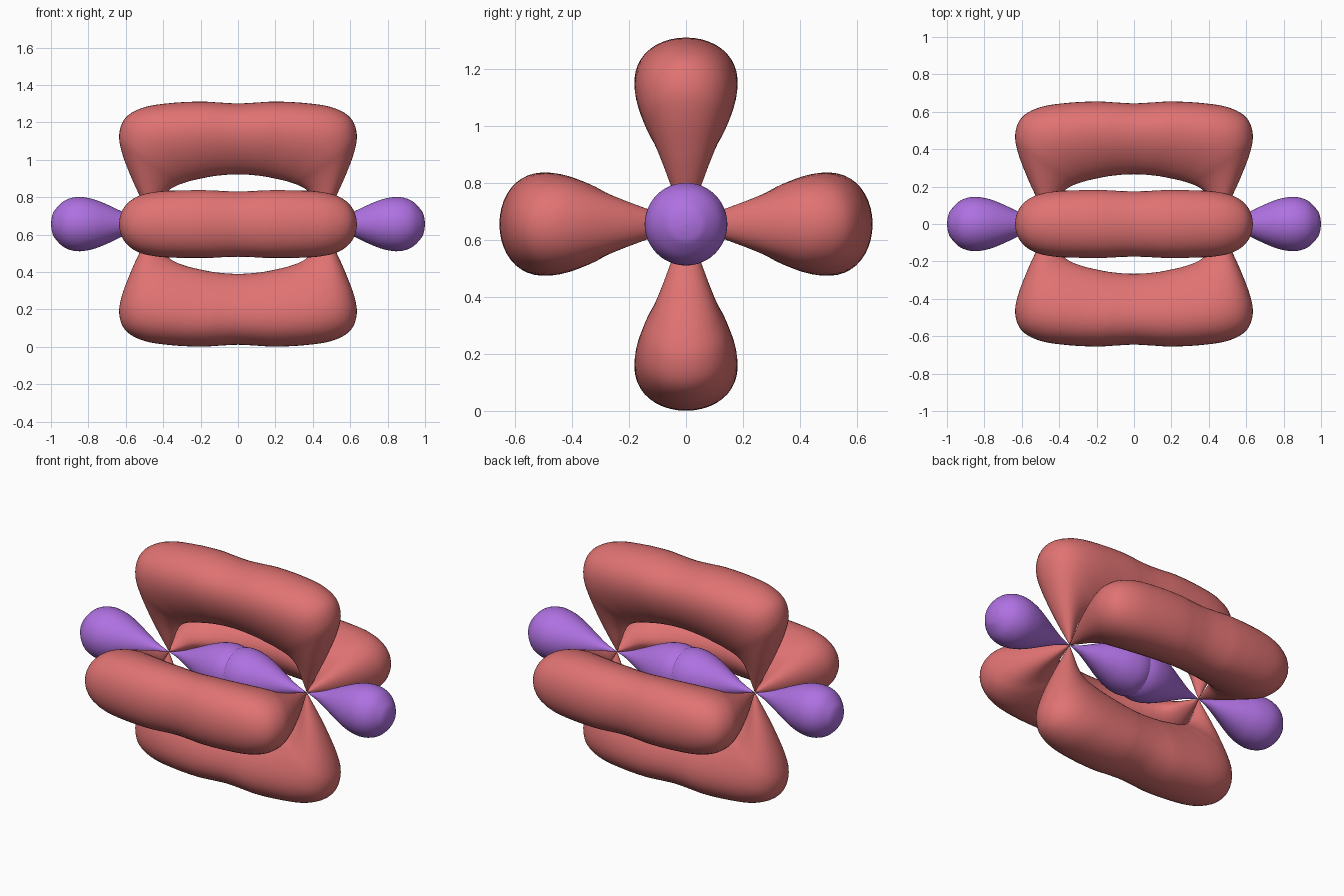
import bpy
import bmesh
from math import cos, sin, pi
from mathutils import Vector

MID_HEIGHT = 0.656   # height of the long axis
NODE = 0.45          # distance of each node from the centre
SIDES = 48

cube = bpy.data.objects.get("Cube")
if cube:
    bpy.data.objects.remove(cube, do_unlink=True)


def make_material(name, colour):
    mat = bpy.data.materials.new(name)
    mat.use_nodes = True
    mat.diffuse_color = colour
    bsdf = next(n for n in mat.node_tree.nodes if n.type == 'BSDF_PRINCIPLED')
    bsdf.inputs["Base Color"].default_value = colour
    return mat


def smooth_path(rows, steps):
    """Catmull-Rom interpolation of section rows."""
    pts = [Vector(r) for r in rows]
    pts = [pts[0]] + pts + [pts[-1]]
    out = []
    for a, b, c, d in zip(pts, pts[1:], pts[2:], pts[3:]):
        for i in range(steps):
            t = i / steps
            out.append(0.5 * (2 * b + (c - a) * t
                              + (2 * a - 5 * b + 4 * c - d) * t ** 2
                              + (3 * b - a - 3 * c + d) * t ** 3))
    return out + [pts[-1]]


def sweep(name, rows, egg, mat, steps=5):
    """Skin rings; a row is outer x, outer z, inner x, inner z, half width."""
    bm = bmesh.new()
    rings = []
    for ox, oz, ix, iz, width in smooth_path(rows, steps):
        ring = []
        for k in range(SIDES):
            a = 2 * pi * k / SIDES
            s = (1 + cos(a)) / 2
            y = width * sin(a) * (1 + egg * cos(a))
            ring.append(bm.verts.new((ix + (ox - ix) * s, y, iz + (oz - iz) * s)))
        rings.append(ring)
    for r0, r1 in zip(rings, rings[1:]):
        for k in range(SIDES):
            n = (k + 1) % SIDES
            bm.faces.new((r0[k], r0[n], r1[n], r1[k]))
    # Close the tips to points
    bmesh.ops.remove_doubles(bm, verts=bm.verts, dist=0.0002)
    bmesh.ops.recalc_face_normals(bm, faces=bm.faces)
    for f in bm.faces:
        f.smooth = True
    mesh = bpy.data.meshes.new(name)
    bm.to_mesh(mesh)
    bm.free()
    mesh.materials.append(mat)
    obj = bpy.data.objects.new(name, mesh)
    bpy.context.collection.objects.link(obj)
    return obj


red = make_material("soft red", (0.75, 0.17, 0.17, 1))
purple = make_material("purple", (0.43, 0.165, 0.76, 1))

# Arched side lobes: sections fan from the node up and over to the middle
half = [
    (NODE, 0, NODE, 0, 0),
    (0.485, 0.07, 0.425, 0.07, 0.028),
    (0.53, 0.16, 0.40, 0.14, 0.058),
    (0.575, 0.26, 0.37, 0.18, 0.085),
    (0.62, 0.38, 0.33, 0.205, 0.115),
    (0.635, 0.48, 0.29, 0.22, 0.143),
    (0.60, 0.57, 0.25, 0.232, 0.163),
    (0.50, 0.625, 0.20, 0.243, 0.174),
    (0.35, 0.648, 0.14, 0.255, 0.177),
    (0.20, 0.655, 0.08, 0.262, 0.177),
    (0.10, 0.65, 0.04, 0.265, 0.173),
]
middle = [(0, 0.645, 0, 0.266, 0.171)]
other = [(-ox, oz, -ix, iz, w) for ox, oz, ix, iz, w in reversed(half)]
for i, place in enumerate(("top", "front", "bottom", "back")):
    lobe = sweep(place + "_arched_lobe", half + middle + other, 0.22, red)
    lobe.location.z = MID_HEIGHT
    lobe.rotation_euler.x = i * pi / 2

# Teardrop lobes along the axis, two at each node, overlapping in the middle
profile = [(0, 0), (0.08, 0.026), (0.17, 0.067), (0.25, 0.105), (0.33, 0.135),
           (0.41, 0.145), (0.48, 0.124), (0.53, 0.074), (0.545, 0.038), (0.55, 0)]
drop = [(d, r, d, -r, r) for d, r in profile]
for side, sign in (("left", 1), ("right", -1)):
    for place, facing in (("outer", sign), ("inner", -sign)):
        lobe = sweep(side + "_" + place + "_teardrop", drop, 0, purple)
        lobe.location = (sign * NODE, 0, MID_HEIGHT)
        lobe.rotation_euler.z = 0 if facing > 0 else pi
